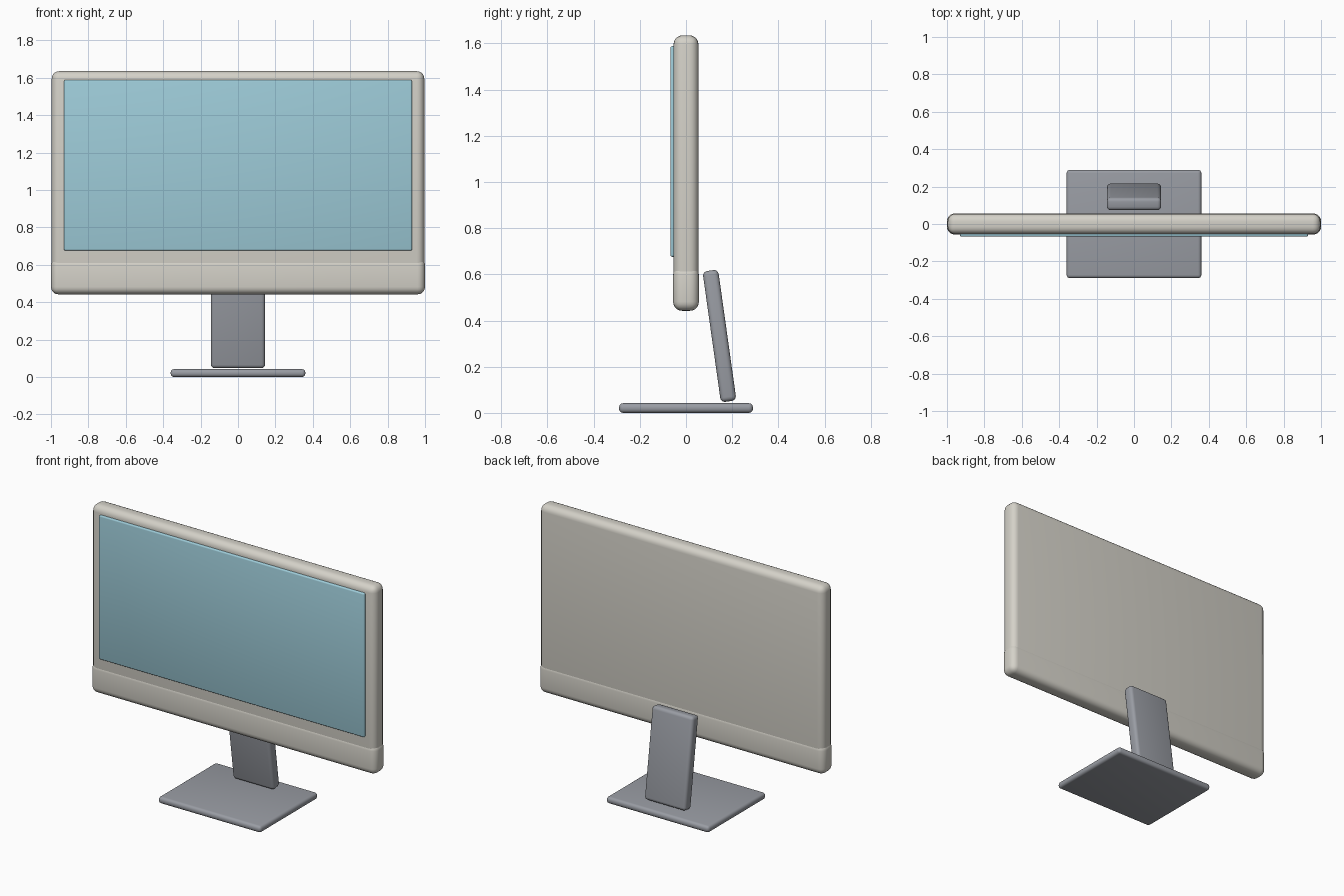
import bpy, bmesh, math
from mathutils import Matrix

if "Cube" in bpy.data.objects:
    bpy.data.objects.remove(bpy.data.objects["Cube"])


def material(name, rgb):
    m = bpy.data.materials.new(name)
    m.diffuse_color = (*rgb, 1)
    m.use_nodes = True
    m.node_tree.nodes["Principled BSDF"].inputs["Base Color"].default_value = m.diffuse_color
    return m


shell = material("warm light grey", (0.66, 0.64, 0.58))
glass = material("pale blue", (0.34, 0.60, 0.69))
metal = material("cool grey", (0.32, 0.335, 0.37))


def slab(name, size, centre, radius, mat, segments=5, tilt=0.0):
    """Box with rounded edges, optionally tilted about x."""
    bm = bmesh.new()
    bmesh.ops.create_cube(bm, size=1, matrix=Matrix.Diagonal((*size, 1)))
    bmesh.ops.bevel(bm, geom=bm.edges[:], offset=radius, segments=segments,
                    profile=0.5, affect='EDGES', clamp_overlap=True)
    bmesh.ops.transform(bm, verts=bm.verts, matrix=Matrix.Translation(centre)
                        @ Matrix.Rotation(tilt, 4, 'X'))
    mesh = bpy.data.meshes.new(name)
    bm.to_mesh(mesh)
    bm.free()
    mesh.materials.append(mat)
    ob = bpy.data.objects.new(name, mesh)
    bpy.context.collection.objects.link(ob)
    bpy.context.view_layer.objects.active = ob
    bpy.ops.object.select_all(action='DESELECT')
    ob.select_set(True)
    bpy.ops.object.shade_smooth_by_angle(angle=math.radians(35))
    return ob


# Display housing and the slightly larger chin below it
slab("display_housing", (1.992, 0.108, 1.187), (0, 0, 1.0415), 0.04, shell)
slab("chin", (2.0, 0.112, 0.194), (0, 0, 0.539), 0.04, shell)

# Screen panel proud of the front face
slab("screen", (1.86, 0.028, 0.912), (0, -0.054, 1.132), 0.008, glass, 3)

# Leaning stand and flat foot
slab("stand_neck", (0.29, 0.068, 0.572), (0, 0.145, 0.333), 0.02, metal, 4,
     tilt=math.radians(8))
slab("stand_base", (0.72, 0.58, 0.042), (0, 0, 0.021), 0.018, metal, 4)
